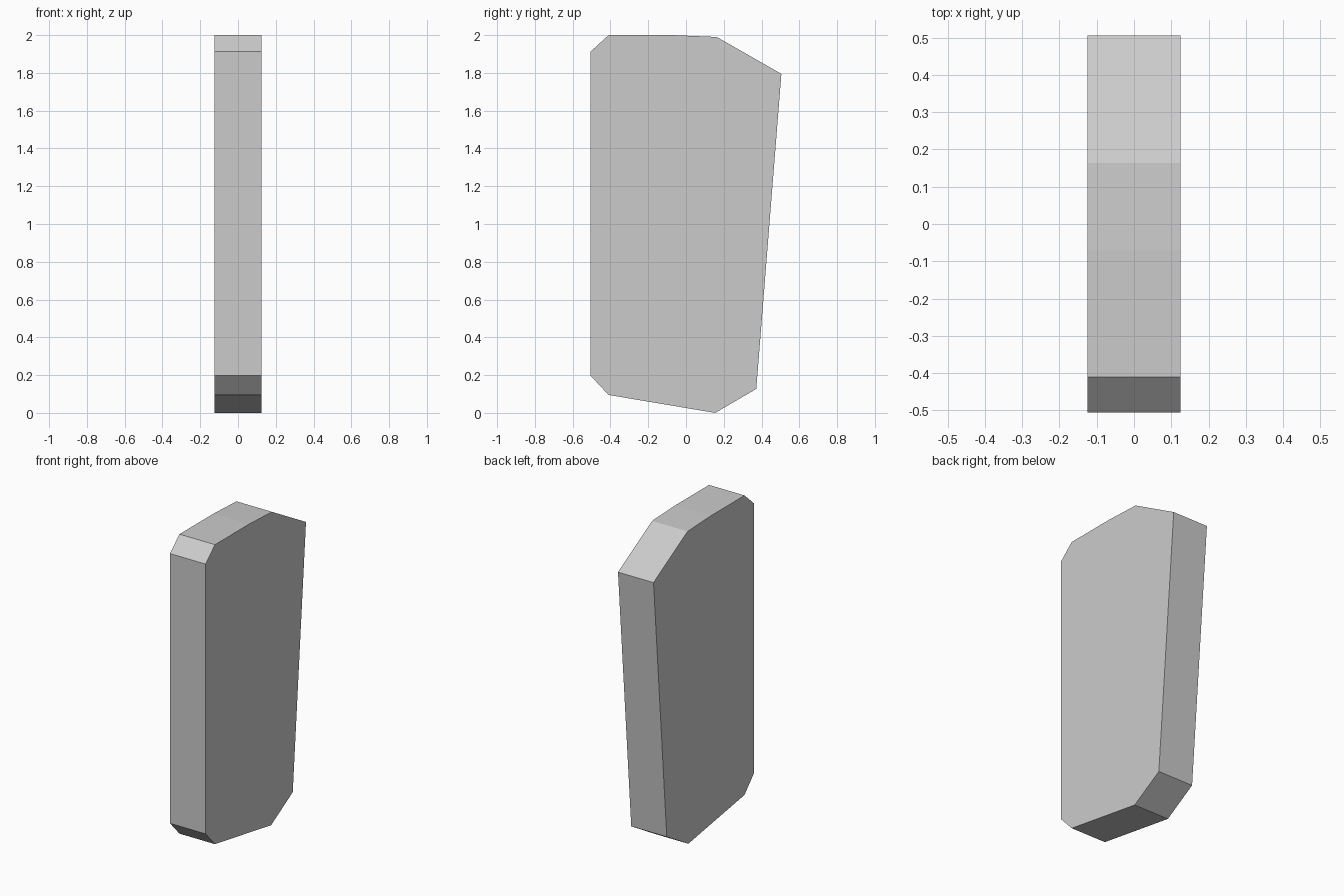
import bpy, bmesh
from mathutils import Vector

if "Cube" in bpy.data.objects:
    bpy.data.objects.remove(bpy.data.objects["Cube"])

# Side outline of the slab as (y, z)
outline = [(-0.505, 0.197), (-0.41, 0.095), (0.155, 0.0), (0.372, 0.127),
           (0.505, 1.795), (0.163, 1.99), (-0.07, 2.0), (-0.41, 2.0),
           (-0.505, 1.913)]
thickness = 0.25

# Stone slab: outline extruded across x
bm = bmesh.new()
face = bm.faces.new([bm.verts.new((-thickness / 2, y, z)) for y, z in outline])
result = bmesh.ops.extrude_face_region(bm, geom=[face])
moved = [v for v in result["geom"] if isinstance(v, bmesh.types.BMVert)]
bmesh.ops.translate(bm, verts=moved, vec=Vector((thickness, 0, 0)))
bmesh.ops.recalc_face_normals(bm, faces=bm.faces)

mesh = bpy.data.meshes.new("stone_slab")
bm.to_mesh(mesh)
bm.free()
slab = bpy.data.objects.new("stone_slab", mesh)
bpy.context.collection.objects.link(slab)
